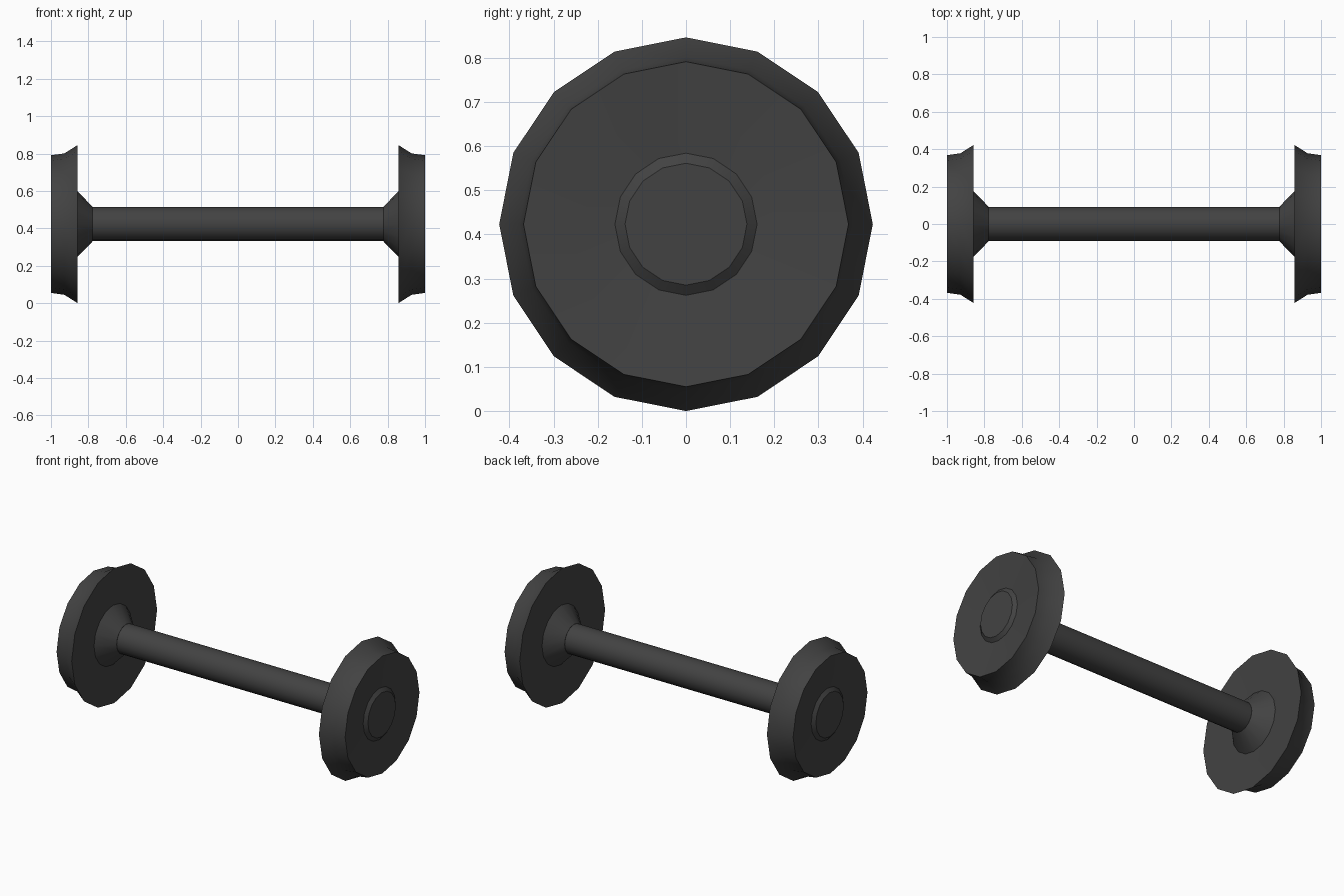
import bpy, bmesh, math

if "Cube" in bpy.data.objects:
    bpy.data.objects.remove(bpy.data.objects["Cube"])

SIDES = 16
R = 0.423  # flange radius = axle height

steel = bpy.data.materials.new("dark_steel")
steel.diffuse_color = (0.055, 0.055, 0.055, 1)
steel.use_nodes = True
steel.node_tree.nodes["Principled BSDF"].inputs["Base Color"].default_value = steel.diffuse_color


def lathe(name, profile):
    """Revolve (x, radius) points around the axle line and cap both ends."""
    bm = bmesh.new()
    rings = []
    for x, r in profile:
        rings.append([bm.verts.new((x, r * math.sin(2 * math.pi * i / SIDES),
                                    R + r * math.cos(2 * math.pi * i / SIDES)))
                      for i in range(SIDES)])
    for a, b in zip(rings, rings[1:]):
        for i in range(SIDES):
            j = (i + 1) % SIDES
            bm.faces.new((a[i], a[j], b[j], b[i]))
    bm.faces.new(rings[0])
    bm.faces.new(rings[-1])
    bmesh.ops.recalc_face_normals(bm, faces=bm.faces)
    mesh = bpy.data.meshes.new(name)
    bm.to_mesh(mesh)
    bm.free()
    mesh.materials.append(steel)
    obj = bpy.data.objects.new(name, mesh)
    bpy.context.collection.objects.link(obj)
    bpy.ops.object.select_all(action='DESELECT')
    obj.select_set(True)
    bpy.context.view_layer.objects.active = obj
    bpy.ops.object.shade_smooth_by_angle(angle=math.radians(35))
    return obj


# Wheel: inner hub cone, back plate, flange, tread, dished face, hub boss
wheel = [(0.777, 0.092), (0.868, 0.186), (0.857, 0.413), (0.857, R),
         (0.928, 0.378), (1.0, 0.368), (0.98, 0.161), (0.997, 0.138)]

for side, name in ((-1, "left_wheel"), (1, "right_wheel")):
    lathe(name, [(side * x, r) for x, r in wheel])

# Axle between the wheels
lathe("axle", [(-0.79, 0.091), (0.79, 0.091)])
